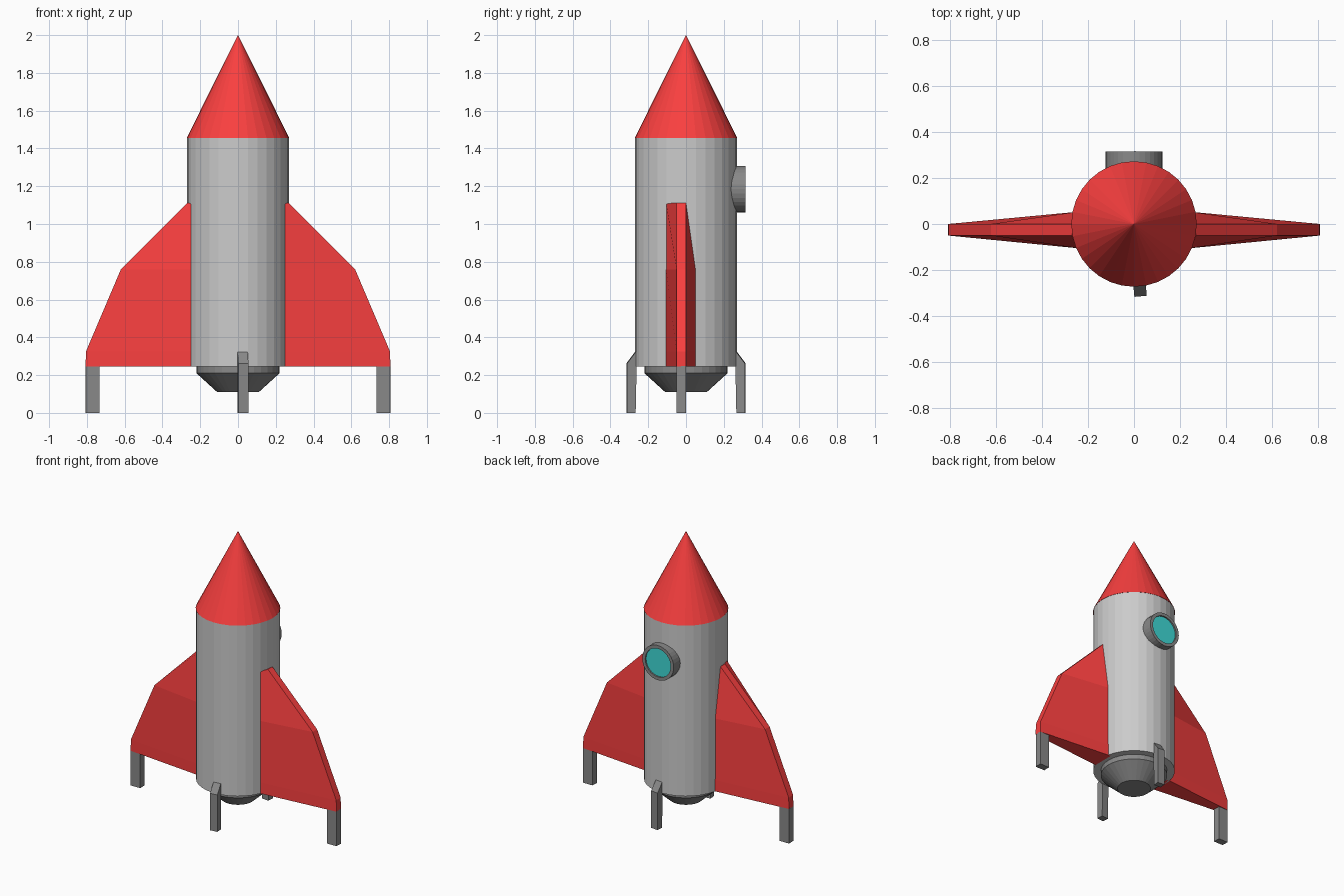
import bpy, bmesh
from math import cos, sin, pi, radians
from mathutils import Matrix

if "Cube" in bpy.data.objects:
    bpy.data.objects.remove(bpy.data.objects["Cube"])


def material(name, rgb):
    m = bpy.data.materials.new(name)
    m.diffuse_color = (*rgb, 1)
    m.use_nodes = True
    m.node_tree.nodes["Principled BSDF"].inputs["Base Color"].default_value = m.diffuse_color
    return m


RED = material("red_paint", (0.95, 0.05, 0.05))
GREY = material("grey_metal", (0.6, 0.6, 0.6))
DARK = material("dark_metal", (0.25, 0.25, 0.25))
TEAL = material("teal_glass", (0.05, 0.7, 0.68))


def finish(name, bm, mat, matrix=None):
    bmesh.ops.remove_doubles(bm, verts=bm.verts, dist=1e-5)
    if matrix:
        bm.transform(matrix)
    bmesh.ops.recalc_face_normals(bm, faces=bm.faces)
    me = bpy.data.meshes.new(name)
    bm.to_mesh(me)
    bm.free()
    me.materials.append(mat)
    ob = bpy.data.objects.new(name, me)
    bpy.context.collection.objects.link(ob)
    return ob


def lathe(name, profile, mat, matrix=None, sides=32, caps=True, loop=False):
    """Turn an (r, z) profile around z; optionally cap the ends or close the loop."""
    bm = bmesh.new()
    rings = [[bm.verts.new((r * sin(2 * pi * i / sides), r * cos(2 * pi * i / sides), z))
              for i in range(sides)] if r else [bm.verts.new((0, 0, z))] for r, z in profile]
    pairs = list(zip(rings, rings[1:])) + ([(rings[-1], rings[0])] if loop else [])
    for a, b in pairs:
        for i in range(sides):
            j = (i + 1) % sides
            if len(b) == 1:
                bm.faces.new((a[i], a[j], b[0]))
            else:
                bm.faces.new((a[i], a[j], b[j], b[i]))
    if caps and not loop:
        for ring in (rings[0], rings[-1]):
            if len(ring) > 1:
                bm.faces.new(ring)
    return finish(name, bm, mat, matrix)


def skin(name, sections, mat, matrix=None):
    """Loft between matching cross-sections and cap both ends."""
    bm = bmesh.new()
    rows = [[bm.verts.new(p) for p in s] for s in sections]
    for a, b in zip(rows, rows[1:]):
        n = len(a)
        for i in range(n):
            j = (i + 1) % n
            bm.faces.new((a[i], a[j], b[j], b[i]))
    bm.faces.new(rows[0])
    bm.faces.new(rows[-1])
    return finish(name, bm, mat, matrix)


# Hull, nose and engine
lathe("body", [(0.27, 0.245), (0.27, 1.455)], GREY)
lathe("nose_cone", [(0.272, 1.455), (0, 2.0)], RED)
lathe("engine_nozzle", [(0.22, 0.25), (0.22, 0.21), (0.11, 0.11)], DARK)

# Porthole on the back
to_back = Matrix.Translation((0, 0, 1.185)) @ Matrix.Rotation(radians(-90), 4, 'X')
lathe("porthole_rim", [(0.123, 0.2), (0.123, 0.314), (0.1, 0.314), (0.1, 0.2)],
      DARK, to_back, loop=True)
lathe("porthole_glass", [(0.1, 0.22), (0.1, 0.304)], TEAL, to_back)

# Side fins: wide at the root, narrow along the outer edge, each with a foot
outline = [(0.27, 1.11), (0.62, 0.76), (0.805, 0.325), (0.807, 0.245)]
for side, s in (("left", -1), ("right", 1)):
    skin(side + "_fin",
         [[(s * 0.245, -0.105, z), (s * x, -0.05, z), (s * x, 0.0, z), (s * 0.245, 0.053, z)]
          for x, z in outline], RED)
    skin(side + "_fin_leg",
         [[(s * 0.732, -0.05, z), (s * 0.806, -0.05, z), (s * 0.808, 0.0, z), (s * 0.734, 0.0, z)]
          for z in (0, 0.247)], DARK)

# Front and back legs, turned slightly so they point outward from the hull
leg = [(0.27, 0), (0.315, 0), (0.315, 0.262), (0.265, 0.328), (0.265, 0.245)]
for side, s in (("front", -1), ("back", 1)):
    skin(side + "_leg", [[(x, s * y, z) for y, z in leg] for x in (-0.027, 0.027)],
         DARK, Matrix.Rotation(radians(-5.2 * s), 4, 'Z'))
